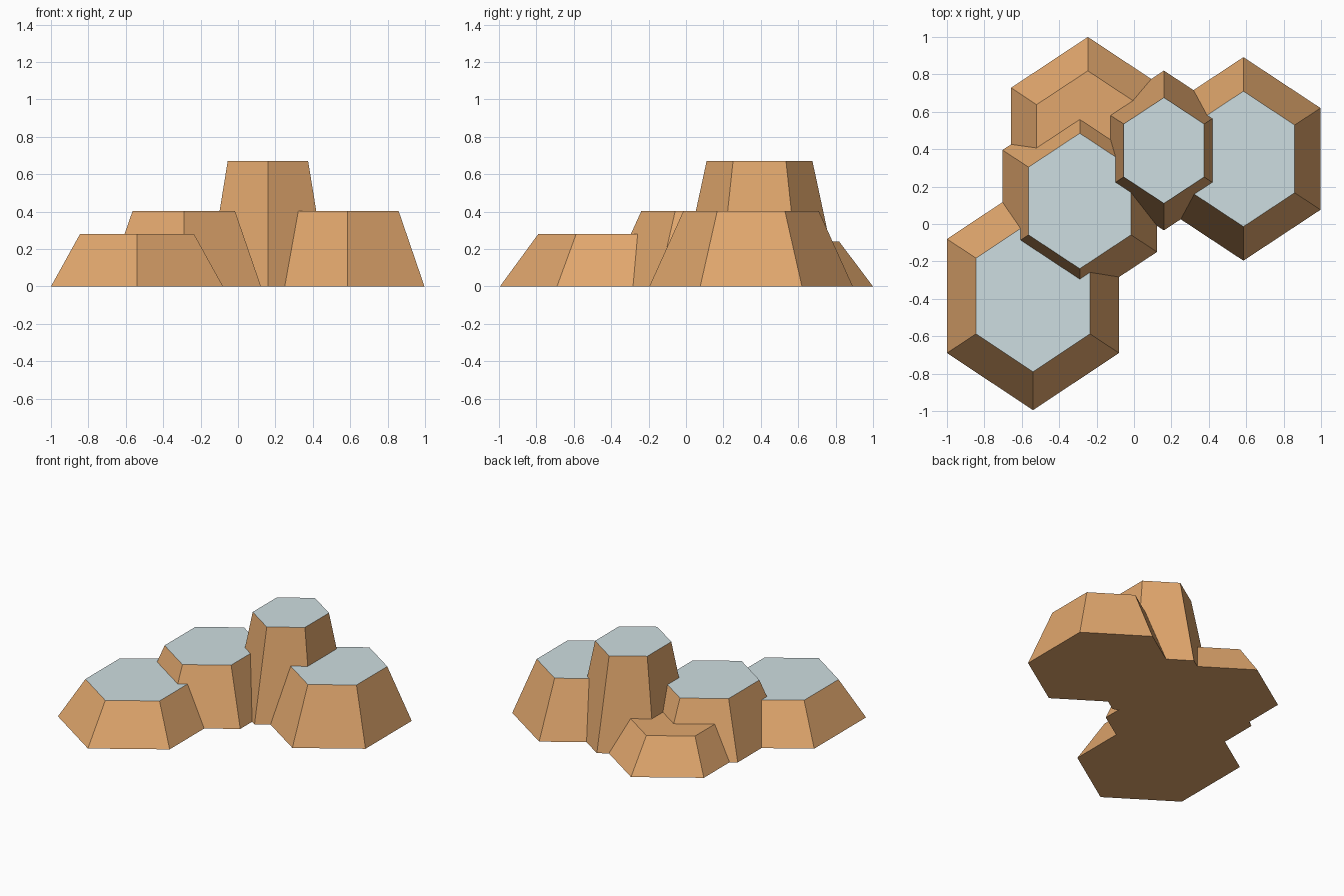
import bpy
import bmesh

cube = bpy.data.objects.get("Cube")
if cube:
    bpy.data.objects.remove(cube, do_unlink=True)


def make_material(name, rgb):
    mat = bpy.data.materials.new(name)
    mat.use_nodes = True
    mat.diffuse_color = (*rgb, 1)
    mat.node_tree.nodes["Principled BSDF"].inputs["Base Color"].default_value = (*rgb, 1)
    return mat


earth = make_material("earth", (0.76, 0.39, 0.155))
snow = make_material("snow", (0.617, 0.73, 0.75))


def hex_ring(bm, x, y, z, half_x, half_y):
    """Stretched hexagon with its points along y."""
    corners = [(0, 1), (-1, 0.5), (-1, -0.5), (0, -1), (1, -0.5), (1, 0.5)]
    return [bm.verts.new((x + u * half_x, y + v * half_y, z)) for u, v in corners]


def hill(name, centre, height, base, top, capped=True):
    """Tapered hexagonal hill; base and top are half sizes in x and y."""
    bm = bmesh.new()
    low = hex_ring(bm, *centre, 0, *base)
    high = hex_ring(bm, *centre, height, *top)
    bm.faces.new(low[::-1])
    bm.faces.new(high)
    for i in range(6):
        j = (i + 1) % 6
        bm.faces.new((low[i], low[j], high[j], high[i]))
    bmesh.ops.recalc_face_normals(bm, faces=bm.faces)
    # The level summit is snowy, the slopes and underside are earth
    for face in bm.faces:
        face.material_index = int(capped and face.normal.z > 0.9)
    mesh = bpy.data.meshes.new(name)
    bm.to_mesh(mesh)
    bm.free()
    mesh.materials.append(earth)
    mesh.materials.append(snow)
    obj = bpy.data.objects.new(name, mesh)
    bpy.context.collection.objects.link(obj)


hill("front_hill", (-0.54, -0.385), 0.28, (0.46, 0.61), (0.305, 0.405))
hill("middle_hill", (-0.29, 0.123), 0.403, (0.413, 0.545), (0.274, 0.362))
hill("back_hill", (-0.247, 0.457), 0.24, (0.41, 0.543), (0.274, 0.362), capped=False)
hill("tall_hill", (0.16, 0.393), 0.67, (0.324, 0.427), (0.215, 0.283))
hill("side_hill", (0.585, 0.348), 0.403, (0.412, 0.544), (0.274, 0.362))
